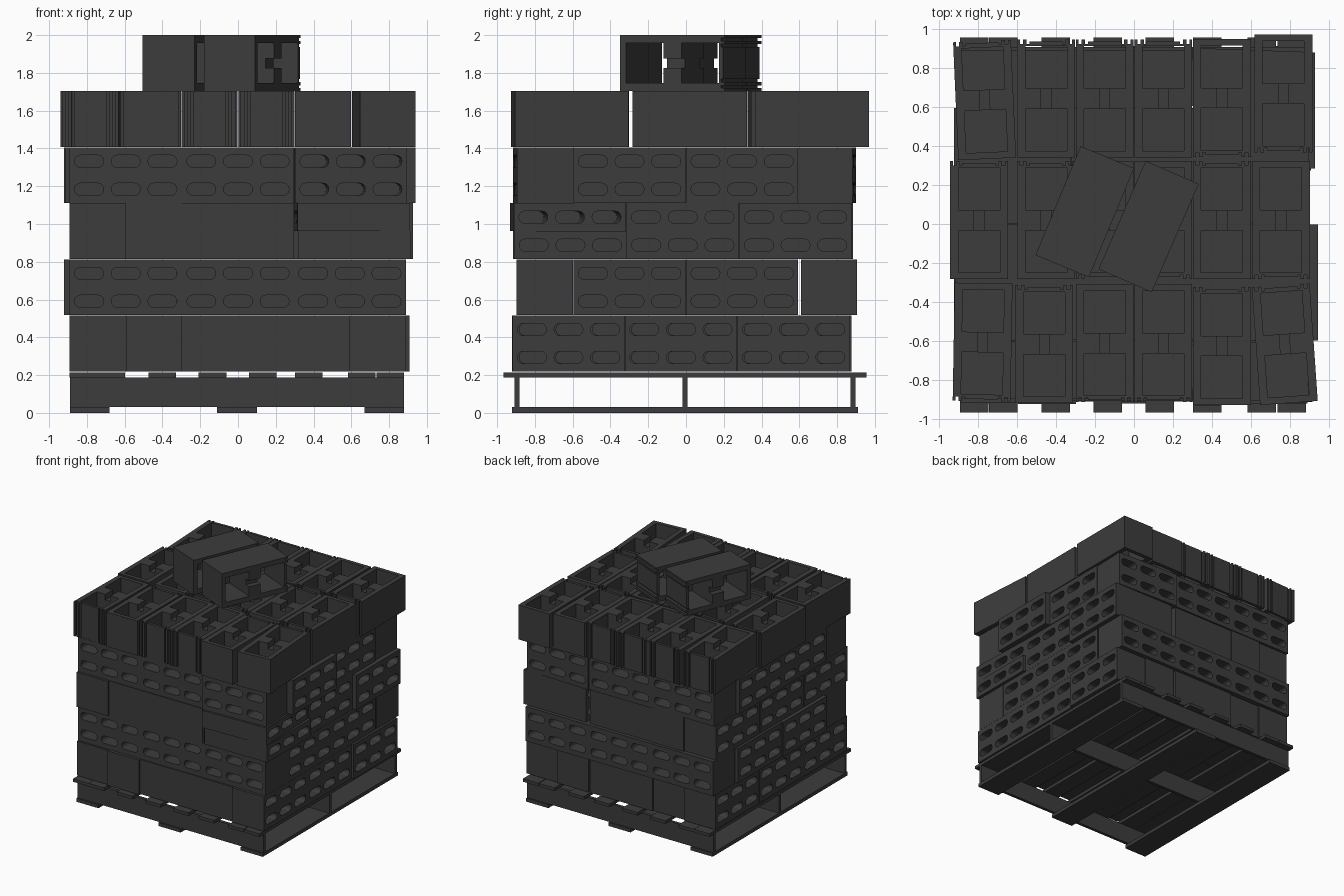
import bpy, bmesh
from math import radians, pi, cos, sin
from mathutils import Matrix

if "Cube" in bpy.data.objects:
    bpy.data.objects.remove(bpy.data.objects["Cube"])

DARK = bpy.data.materials.new("dark_grey")
DARK.diffuse_color = (0.045, 0.045, 0.045, 1)
DARK.use_nodes = True
DARK.node_tree.nodes["Principled BSDF"].inputs["Base Color"].default_value = DARK.diffuse_color


def place(name, mesh, loc, rot=(0, 0, 0)):
    ob = bpy.data.objects.new(name, mesh)
    ob.location = loc
    ob.rotation_euler = rot
    bpy.context.collection.objects.link(ob)
    return ob


def box(name, x0, x1, y0, y1, z0, z1):
    bm = bmesh.new()
    bmesh.ops.create_cube(bm, size=1)
    bm.transform(Matrix.Diagonal((x1 - x0, y1 - y0, z1 - z0, 1)))
    me = bpy.data.meshes.new(name)
    bm.to_mesh(me)
    bm.free()
    me.materials.append(DARK)
    return place(name, me, ((x0 + x1) / 2, (y0 + y1) / 2, (z0 + z1) / 2))


def profile_mesh(name, slabs, turn=Matrix()):
    """Extrude filled outlines (first = outside, rest = holes); slabs = (loops, z0, z1)."""
    bm = bmesh.new()
    for loops, z0, z1 in slabs:
        cu = bpy.data.curves.new(name, 'CURVE')
        cu.dimensions = '2D'
        cu.fill_mode = 'BOTH'
        cu.extrude = (z1 - z0) / 2
        for pts in loops:
            sp = cu.splines.new('POLY')
            sp.points.add(len(pts) - 1)
            for p, (x, y) in zip(sp.points, pts):
                p.co = (x, y, 0, 1)
            sp.use_cyclic_u = True
        ob = place("temp", cu, (0, 0, 0))
        dg = bpy.context.evaluated_depsgraph_get()
        me = bpy.data.meshes.new_from_object(ob.evaluated_get(dg))
        me.transform(Matrix.Translation((0, 0, (z0 + z1) / 2)))
        part = bmesh.new()
        part.from_mesh(me)
        bmesh.ops.remove_doubles(part, verts=part.verts, dist=1e-5)
        bmesh.ops.recalc_face_normals(part, faces=part.faces)
        part.to_mesh(me)
        part.free()
        bm.from_mesh(me)
        bpy.data.objects.remove(ob)
        bpy.data.meshes.remove(me)
        bpy.data.curves.remove(cu)
    bm.transform(turn)
    out = bpy.data.meshes.new(name)
    bm.to_mesh(out)
    bm.free()
    for p in out.polygons:
        p.use_smooth = False
    out.materials.clear()
    out.materials.append(DARK)
    return out


def rect(cx, cy, w, h):
    return [(cx - w/2, cy - h/2), (cx + w/2, cy - h/2), (cx + w/2, cy + h/2), (cx - w/2, cy + h/2)]


def slot(cx, cy, w=0.152, h=0.064, r=0.03, n=4):
    pts = []
    for q, (sx, sy) in enumerate([(1, 1), (-1, 1), (-1, -1), (1, -1)]):
        for i in range(n + 1):
            a = (q + i / n) * pi / 2
            pts.append((cx + sx*(w/2 - r) + r*cos(a), cy + sy*(h/2 - r) + r*sin(a)))
    return pts


# Slotted brick: 3 x 2 slots, openings face local +-y
H = 0.296
UP = Matrix.Rotation(pi / 2, 4, 'X')
XS = (-0.194, 0, 0.194)
brick = profile_mesh("slotted_brick", [(
    [rect(0, 0, 0.594, H)] + [slot(x, z) for x in XS for z in (-0.074, 0.074)], -0.149, 0.149)], UP)
flat = profile_mesh("flat_slotted_brick", [(
    [rect(0, 0, 0.594, H/2)] + [slot(x, 0) for x in XS], -0.298, 0.298)], UP)

# Two-cell block: long axis y, cells along z, grooved end at -y
half = [(0.148, 0), (0.133, 0), (0.133, 0.022), (0.118, 0.022), (0.118, 0),
        (0.1, 0), (0.1, 0.022), (0.085, 0.022), (0.085, 0.01)]
end = [(-x, -0.302 + y) for x, y in half] + [(x, -0.302 + y) for x, y in reversed(half)]
outline = end + [(0.148, 0.302), (-0.148, 0.302)]
A, B0, B1, N = 0.106, 0.052, 0.268, 0.025
cells = [rect(0, s * (B0 + B1) / 2, 2 * A, B1 - B0) for s in (-1, 1)]
right = [(A, -B1), (A, -B0), (N, -B0), (N, B0), (A, B0), (A, B1)]
joined = [right + [(-x, y) for x, y in reversed(right)]]
block = profile_mesh("two_cell_block", [
    ([outline] + joined, -0.148, -0.1), ([outline] + cells, -0.1, 0.1), ([outline] + joined, 0.1, 0.148)])

# Pallet
for x in (-0.785, -0.005, 0.775):
    box("pallet_bottom_board", x - 0.105, x + 0.105, -0.92, 0.91, 0, 0.03)
for y in (-0.895, -0.005, 0.885):
    box("pallet_stringer", -0.89, 0.88, y - 0.013, y + 0.013, 0.03, 0.188)
for x in (-0.818, -0.67, -0.4, -0.135, 0.132, 0.375, 0.655, 0.807):
    box("pallet_top_board", x - 0.073, x + 0.073, -0.965, 0.955, 0.188, 0.214)

# Layers 1 and 3: every brick opens sideways
COLS = (-0.743, -0.445, 0.445, 0.74)
for zc, xoff, ys, dys in (
        (0.368, (0, 0, 0.018), (-0.612, -0.017, 0.58), (0, -0.012, 0, -0.01)),
        (0.962, (0, 0, 0.038), (-0.612, -0.017, 0.58), (-0.008, 0.006, 0, 0))):
    for r, y in enumerate(ys):
        for x, dy in zip(COLS, dys):
            if zc > 0.9 and r == 0 and x > 0:
                continue
            place("slotted_brick", brick, (x + (xoff[r] if x > 0 else 0), y + dy, zc), (0, 0, pi / 2))
    box("layer_core", -0.297, 0.297, -0.905, 0.877, zc - H/2, zc + H/2)
# Crooked corner of layer 3, made of two flat bricks
place("flat_brick_lower", flat, (0.616, -0.612, 0.888), (0, 0, pi / 2))
place("flat_brick_upper", flat, (0.602, -0.625, 1.036), (0, 0, radians(92)))

# Layers 2 and 4: outer rows open to front and back, middle opens sideways
for zc, left, rt in ((0.665, (-0.03, -0.02), (0, 0)), (1.258, (-0.025, -0.03), (0.052, 0.005))):
    for x in (-0.594, 0, 0.592):
        crooked = zc > 1 and x > 0.5
        place("front_brick", brick, (x, -0.748 - 0.008 * crooked, zc), (0, 0, radians(2.2) if crooked else 0))
        place("back_brick", brick, (x, 0.742 if zc > 1 else 0.757, zc),
              (0, 0, radians(-2) if crooked else 0))
    for i, y in enumerate((-0.299, 0.297)):
        for x in COLS:
            dx = left[i] if x < 0 else rt[i]
            place("middle_brick", brick, (x + dx, y, zc), (0, 0, pi / 2))
    box("layer_core", -0.32, 0.35, -0.594, 0.592, zc - H/2, zc + H/2)

# Layer 5: two-cell blocks (x, y, degrees, grooved end towards front)
rows = [
    [(-0.775, -0.605, -1, 1), (-0.46, -0.615, 0, 0), (-0.15, -0.61, 0, 1),
     (0.15, -0.61, 0, 1), (0.45, -0.625, 0, 0), (0.772, -0.615, 4, 0)],
    [(-0.793, 0.02, 0, 0), (-0.45, 0.02, 0, 0), (-0.15, 0.02, 0, 1),
     (0.15, 0.02, 0, 1), (0.45, 0.02, 0, 0), (0.752, 0.02, 0, 1)],
    [(-0.765, 0.635, 2.5, 0), (-0.45, 0.642, 0, 0), (-0.15, 0.642, 0, 0),
     (0.15, 0.642, 0, 0), (0.45, 0.645, 0, 1), (0.765, 0.668, 0, 1)]]
for row in rows:
    for x, y, a, grooved in row:
        place("two_cell_block", block, (x, y, 1.555), (0, 0, radians(a if grooved else a + 180)))

# Two loose blocks lying on their sides on top
for x, y, a in ((-0.252, 0.063, -22.5), (0.075, -0.013, -23.5)):
    place("loose_block", block, (x, y, 1.852), (0, pi / 2, radians(a + 180)))
